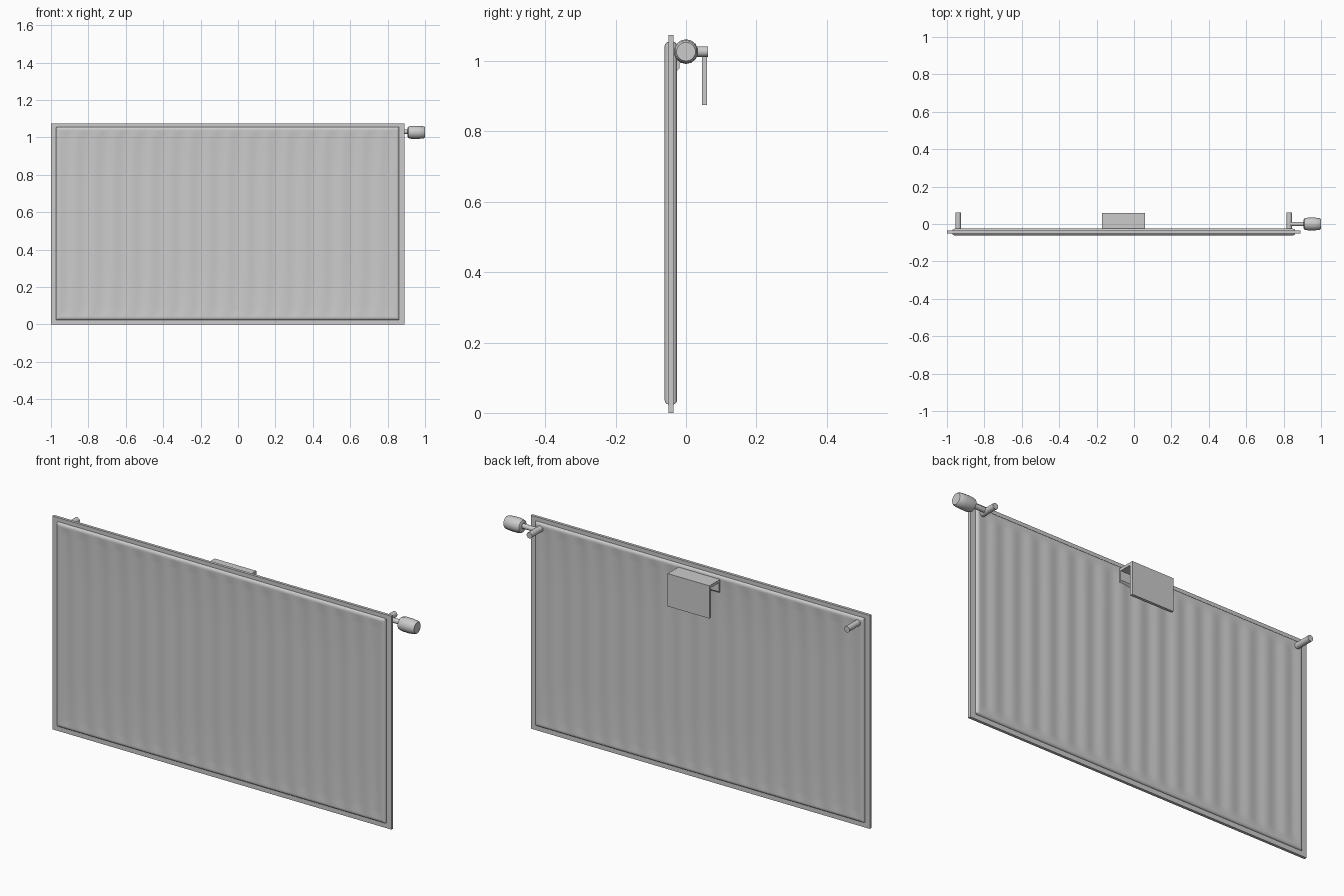
import bpy, bmesh, math
from mathutils import Matrix

if "Cube" in bpy.data.objects:
    bpy.data.objects.remove(bpy.data.objects["Cube"])

YC = -0.043                                  # mid plane of the panel
X0, X1, Z0, Z1 = -0.972, 0.862, 0.024, 1.055  # raised body outline


def finish(bm, name, smooth=True):
    bmesh.ops.recalc_face_normals(bm, faces=bm.faces)
    me = bpy.data.meshes.new(name)
    bm.to_mesh(me)
    bm.free()
    ob = bpy.data.objects.new(name, me)
    bpy.context.collection.objects.link(ob)
    if smooth:
        bpy.ops.object.select_all(action='DESELECT')
        ob.select_set(True)
        bpy.context.view_layer.objects.active = ob
        bpy.ops.object.shade_smooth_by_angle(angle=math.radians(35))
    return ob


def box(name, lo, hi):
    bm = bmesh.new()
    bmesh.ops.create_cube(bm, size=1)
    for v in bm.verts:
        v.co = [(a + b) / 2 + c * (b - a) for a, b, c in zip(lo, hi, v.co)]
    return finish(bm, name, False)


def lathe(name, profile, origin, axis, sides):
    """Closed turned part; profile is (distance along axis, radius)."""
    bm = bmesh.new()
    rings = []
    for t, r in profile:
        ring = []
        for i in range(sides):
            a = math.tau * (i + 0.5) / sides
            p, q = r * math.cos(a), r * math.sin(a)
            co = (t, p, q) if axis == 'X' else (p, t, q)
            ring.append(bm.verts.new([o + c for o, c in zip(origin, co)]))
        rings.append(ring)
    for a, b in zip(rings, rings[1:]):
        for i in range(sides):
            j = (i + 1) % sides
            bm.faces.new((a[i], a[j], b[j], b[i]))
    bm.faces.new(rings[0])
    bm.faces.new(rings[-1])
    return finish(bm, name)


# Thin welded rim around the panel
box("panel_rim", (-1.0, -0.05, 0.0), (0.89, -0.036, 1.075))

# Pressed panel body: rounded border, gentle vertical flutes, front and back
EDGE = [0, 0.001, 0.003, 0.006, 0.01, 0.015, 0.02, 0.03, 0.045, 0.06]
FLUTES = 18


def stations(lo, hi, n):
    a, b = lo + EDGE[-1], hi - EDGE[-1]
    return ([lo + e for e in EDGE[:-1]] + [a + (b - a) * i / n for i in range(n + 1)]
            + [hi - e for e in reversed(EDGE[:-1])])


def height(x, z):
    d = max(0, min(x - X0, X1 - x, z - Z0, Z1 - z))
    k = min(d / 0.015, 1)
    h = 0.006 + 0.012 * math.sqrt(1 - (1 - k) ** 2)
    ramp = min(max((d - 0.015) / 0.045, 0), 1)
    phase = math.tau * FLUTES * (x - X0) / (X1 - X0)
    return h - 0.004 * ramp * (0.5 - 0.5 * math.cos(phase))


bm = bmesh.new()
xs, zs = stations(X0, X1, FLUTES * 10), stations(Z0, Z1, 4)
for side in (-1, 1):
    g = [[bm.verts.new((x, YC + side * height(x, z), z)) for z in zs] for x in xs]
    for i in range(len(xs) - 1):
        for j in range(len(zs) - 1):
            f = (g[i][j], g[i + 1][j], g[i + 1][j + 1], g[i][j + 1])
            bm.faces.new(f if side < 0 else f[::-1])
finish(bm, "fluted_panel")

# Rear pipe connections
for label, x in (("left", -0.94), ("right", 0.83)):
    lathe("pipe_stub_" + label, [(-0.03, 0.015), (0.062, 0.015)], (x, 0, 1.027), 'Y', 20)

# Valve stem and control knob
lathe("valve_stem", [(0.83, 0.012), (0.915, 0.012)], (0, 0, 1.03), 'X', 16)
lathe("valve_knob", [(0.907, 0.025), (0.911, 0.031), (0.93, 0.035), (0.965, 0.035),
                     (0.994, 0.032), (1.0, 0.027)], (0, 0, 1.027), 'X', 14)

# Wall hook bracket: folded strip with a short inner and long outer leg
section = [(-0.028, 0.97), (-0.028, 1.04), (0.06, 1.04), (0.06, 0.875),
           (0.046, 0.875), (0.046, 1.026), (-0.018, 1.026), (-0.018, 0.98)]
bm = bmesh.new()
ends = [[bm.verts.new((x, y, z)) for y, z in section] for x in (-0.172, 0.06)]
n = len(section)
for i in range(n):
    j = (i + 1) % n
    bm.faces.new((ends[0][i], ends[0][j], ends[1][j], ends[1][i]))
for e in ends:
    bm.faces.new(e)
finish(bm, "wall_bracket", False)
